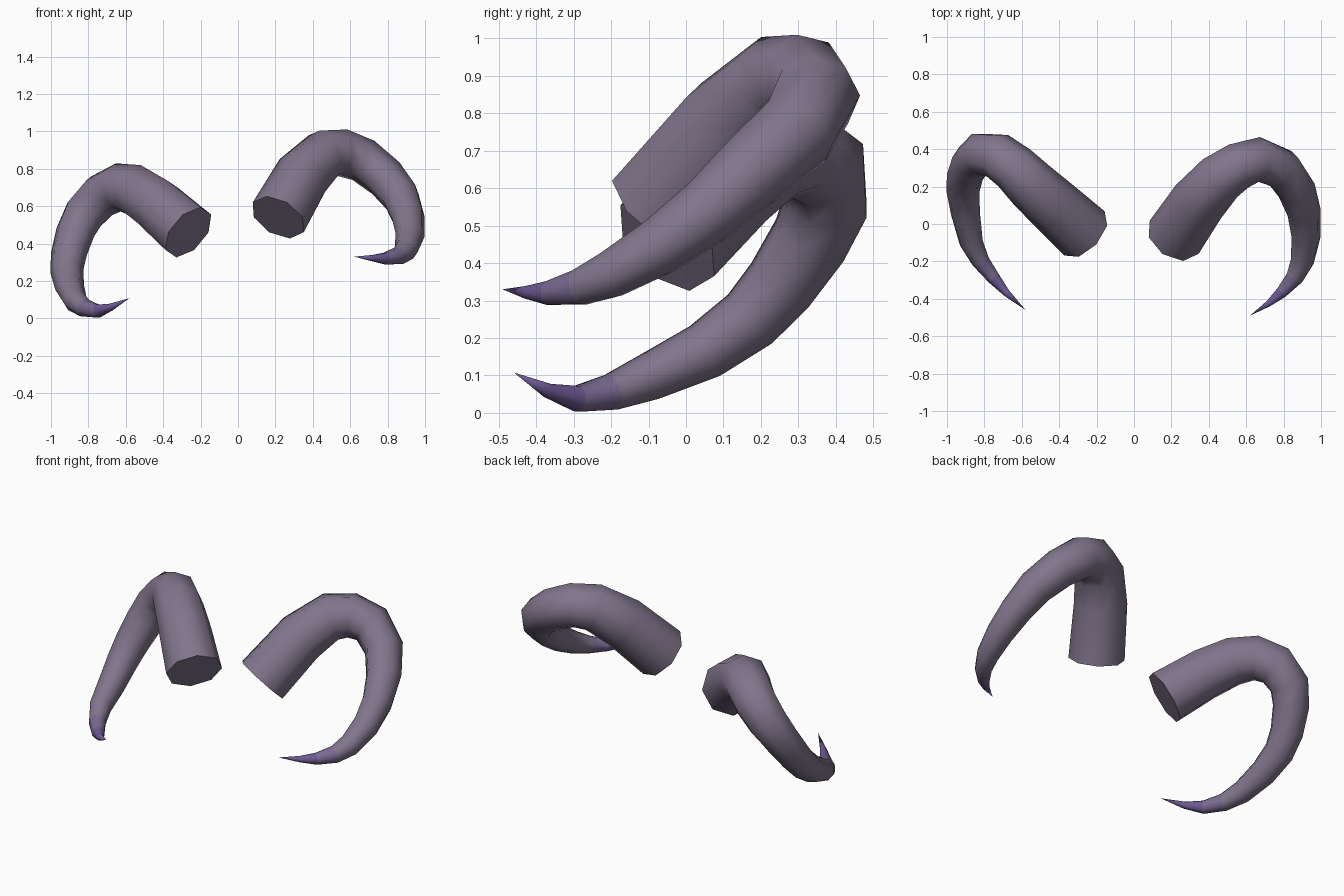
import bpy, bmesh, math
from mathutils import Vector

if "Cube" in bpy.data.objects:
    bpy.data.objects.remove(bpy.data.objects["Cube"])

SIDES = 8


def material(name, rgb):
    m = bpy.data.materials.new(name)
    m.diffuse_color = (*rgb, 1)
    m.use_nodes = True
    m.node_tree.nodes["Principled BSDF"].inputs["Base Color"].default_value = m.diffuse_color
    return m


MATS = [material("horn_grey", (0.22, 0.18, 0.265)),
        material("horn_blend", (0.19, 0.145, 0.285)),
        material("horn_tip", (0.15, 0.10, 0.29))]


def horn(name, path):
    """Sweep an octagon along (x, y, z, radius) points, closing in a sharp tip."""
    pts = [Vector(p[:3]) for p in path]
    n = len(pts)
    bm = bmesh.new()
    rings = []
    tangent = (pts[1] - pts[0]).normalized()
    side = tangent.cross(Vector((0, 0, 1))).normalized()
    for i in range(n - 1):
        new = tangent
        if i:
            new = ((pts[i] - pts[i - 1]).normalized()
                   + (pts[i + 1] - pts[i]).normalized()).normalized()
        side = tangent.rotation_difference(new) @ side
        tangent = new
        up = tangent.cross(side)
        r = path[i][3]
        rings.append([bm.verts.new(pts[i] + r * (math.cos(a) * side + math.sin(a) * up))
                      for a in (math.tau * k / SIDES for k in range(SIDES))])
    tip = bm.verts.new(pts[-1])
    # curved wall, tinted toward the tip
    for i in range(n - 1):
        for k in range(SIDES):
            j = (k + 1) % SIDES
            a = rings[i]
            if i < n - 2:
                f = bm.faces.new((a[k], a[j], rings[i + 1][j], rings[i + 1][k]))
            else:
                f = bm.faces.new((a[k], a[j], tip))
            f.smooth = True
            f.material_index = max(0, min(2, i - (n - 5)))
    # flat base with a crisp rim
    cap = bm.faces.new(rings[0][::-1])
    for e in cap.edges:
        e.smooth = False
    bmesh.ops.recalc_face_normals(bm, faces=bm.faces)
    mesh = bpy.data.meshes.new(name)
    bm.to_mesh(mesh)
    bm.free()
    for m in MATS:
        mesh.materials.append(m)
    ob = bpy.data.objects.new(name, mesh)
    bpy.context.collection.objects.link(ob)
    return ob


# higher horn on the +x side
horn("right_horn", [
    (.215, -.07, .54, .158), (.345, .12, .765, .15), (.46, .245, .875, .138),
    (.56, .31, .885, .128), (.67, .345, .845, .12), (.79, .295, .75, .112),
    (.87, .18, .65, .103), (.91, .06, .54, .09), (.92, -.07, .445, .078),
    (.90, -.20, .37, .064), (.86, -.285, .335, .05), (.79, -.365, .32, .034),
    (.72, -.425, .322, .018), (.62, -.49, .33, 0)])

# lower horn on the -x side
horn("left_horn", [
    (-.265, -.05, .46, .16), (-.43, .10, .605, .15), (-.55, .21, .685, .14),
    (-.64, .30, .70, .13), (-.73, .365, .655, .125), (-.82, .375, .56, .117),
    (-.87, .33, .46, .107), (-.905, .25, .34, .097), (-.915, .17, .25, .088),
    (-.90, .05, .165, .078), (-.87, -.10, .095, .064), (-.82, -.20, .055, .05),
    (-.75, -.29, .038, .037), (-.68, -.37, .06, .02), (-.58, -.46, .108, 0)])
